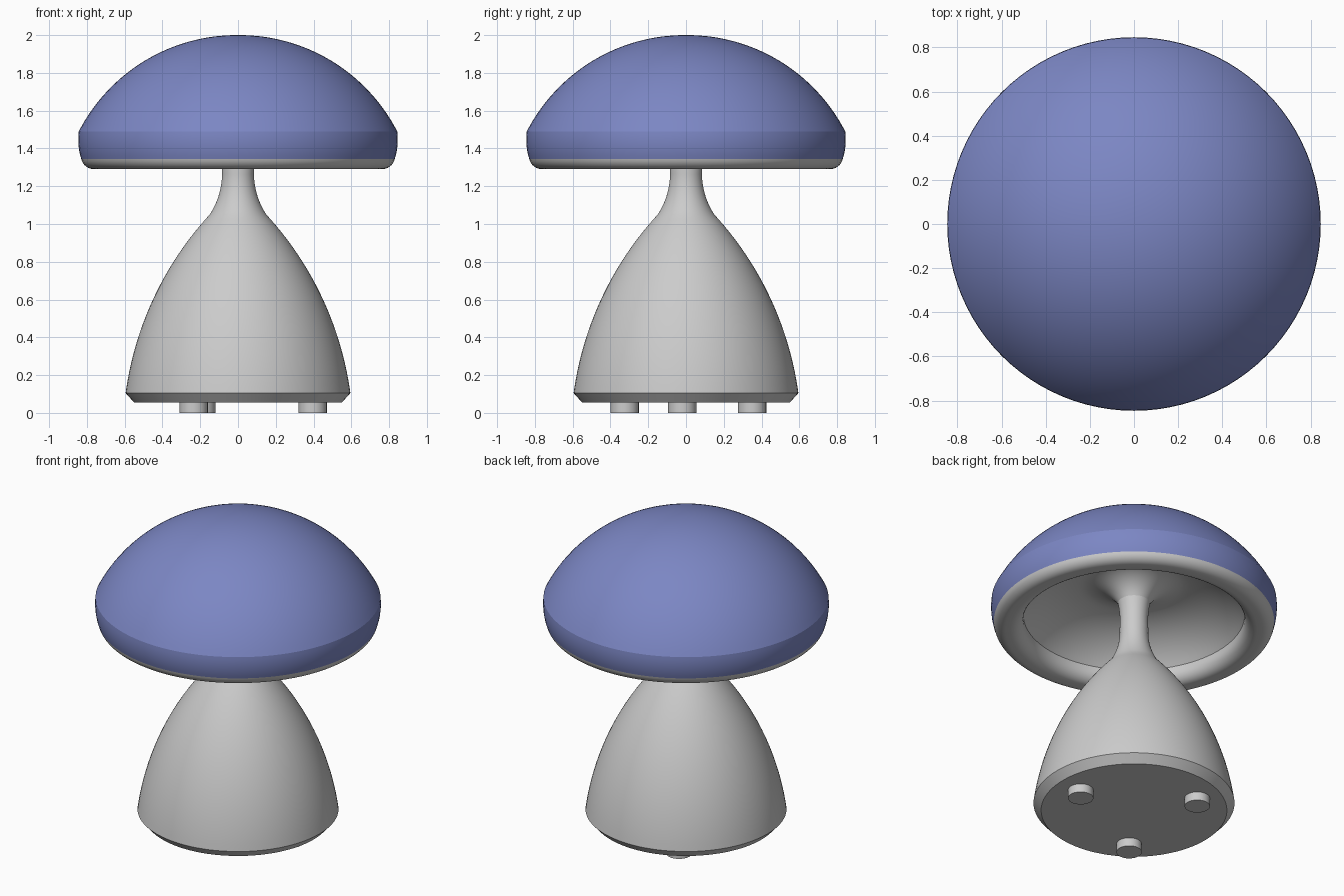
import bpy, bmesh, math
from mathutils import Vector

if "Cube" in bpy.data.objects:
    bpy.data.objects.remove(bpy.data.objects["Cube"])

SEG = 96


def arc(p, q, sag, n=16):
    """Circular arc from p to q; positive sag bulges to the right of travel."""
    p, q = Vector(p), Vector(q)
    d = q - p
    half = d.length / 2
    right = Vector((d.y, -d.x)).normalized()
    s = abs(sag)
    radius = (half * half + s * s) / (2 * s)
    span = 2 * math.asin(min(1, half / radius))
    sign = 1 if sag > 0 else -1
    centre = (p + q) / 2 - right * sign * (radius - s)
    out = []
    for i in range(n + 1):
        a = -span / 2 + span * i / n
        v = right * sign * math.cos(a) + d.normalized() * math.sin(a)
        out.append(tuple(centre + v * radius))
    return out


def lathe(name, profile, loc=(0, 0, 0), seg=SEG, color=None, angle=25):
    """Revolve an (r, z) profile; the outside lies to the right of travel."""
    bm = bmesh.new()
    rings = []
    for r, z in profile:
        rings.append([bm.verts.new((r * math.cos(2 * math.pi * j / seg),
                                    r * math.sin(2 * math.pi * j / seg), z))
                      for j in range(seg)])
    for a, b in zip(rings, rings[1:]):
        for j in range(seg):
            k = (j + 1) % seg
            bm.faces.new((a[j], a[k], b[k], b[j]))
    bmesh.ops.remove_doubles(bm, verts=bm.verts[:], dist=1e-5)
    me = bpy.data.meshes.new(name)
    bm.to_mesh(me)
    bm.free()
    ob = bpy.data.objects.new(name, me)
    ob.location = loc
    bpy.context.collection.objects.link(ob)
    if color:
        mat = bpy.data.materials.new(name + "_colour")
        mat.diffuse_color = color
        mat.use_nodes = True
        mat.node_tree.nodes["Principled BSDF"].inputs["Base Color"].default_value = mat.diffuse_color
        me.materials.append(mat)
    bpy.ops.object.select_all(action='DESELECT')
    ob.select_set(True)
    bpy.context.view_layer.objects.active = ob
    bpy.ops.object.shade_smooth_by_angle(angle=math.radians(angle))
    return ob


# Bell-shaped base with the slim flared neck
body = [(0, 0.055), (0.55, 0.055)]
body += arc((0.595, 0.105), (0.15, 1.05), 0.08, 28)
body += arc((0.15, 1.05), (0.085, 1.29), -0.02, 10)[1:]
body += arc((0.085, 1.29), (0.095, 1.47), -0.006, 6)[1:]
lathe("lamp_base", body)

# Blue dome shade: short rounded side band, then spherical cap
dome = arc((0.83, 1.345), (0.843, 1.49), 0.008, 8)
dome += arc((0.843, 1.49), (0, 2.0), 0.1395, 32)[1:-1] + [(0, 2.0)]
lathe("shade_dome", dome, color=(0.2, 0.24, 0.55, 1), angle=20)

# Grey underside: funnel round the neck, hollow, and rounded rim
liner = arc((0.09, 1.465), (0.30, 1.59), -0.035, 10)
liner += arc((0.30, 1.59), (0.655, 1.39), -0.04, 14)[1:]
liner += [(0.655, 1.365)]
liner += arc((0.655, 1.365), (0.73, 1.29), 0.022, 8)[1:]
liner += arc((0.76, 1.29), (0.83, 1.345), 0.016, 8)
lathe("shade_underside", liner, angle=30)

# Three feet
foot = [(0, 0), (0.075, 0), (0.075, 0.06), (0, 0.06)]
for i, (x, y) in enumerate([(0.395, -0.02), (-0.195, 0.35), (-0.235, -0.325)]):
    lathe(f"foot_{i + 1}", foot, loc=(x, y, 0), seg=32)
